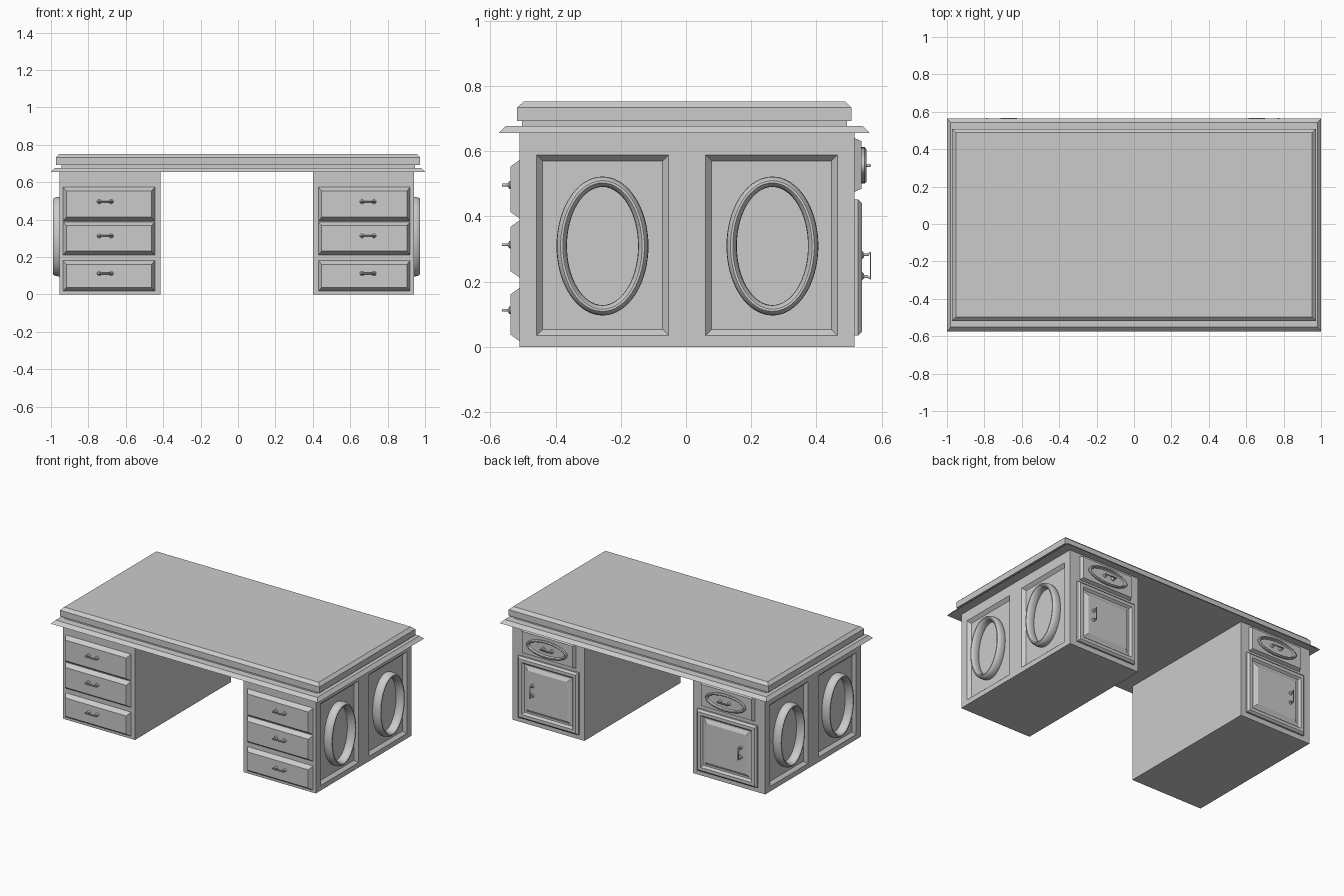
import bpy, bmesh
from math import sin, cos, pi

if "Cube" in bpy.data.objects:
    bpy.data.objects.remove(bpy.data.objects["Cube"])

CX = -0.0075                      # symmetry plane of the pedestals
FRONT, BACK = -0.51, 0.516        # pedestal faces


def finish(name, bm, mirror=True, smooth=False):
    bmesh.ops.recalc_face_normals(bm, faces=bm.faces)
    me = bpy.data.meshes.new(name)
    bm.to_mesh(me)
    bm.free()
    ob = bpy.data.objects.new(name, me)
    bpy.context.collection.objects.link(ob)
    if mirror:
        add_mirror(ob)
    if smooth:
        bpy.context.view_layer.objects.active = ob
        ob.select_set(True)
        bpy.ops.object.shade_smooth_by_angle(angle=0.6)
        ob.select_set(False)
    return ob


def add_mirror(ob):
    ob.location.x = CX
    m = ob.modifiers.new("mirror", 'MIRROR')
    m.use_mirror_merge = False


def front(u, v, d):
    return (u, FRONT - d, v)


def back(u, v, d):
    return (u, BACK + d, v)


def flat(u, v, d):
    return (u, v, d)


def layers(name, to_world, cu, cv, steps, n=4, mirror=True):
    """Stack of rectangles (or ellipses) given as half width, half height, depth."""
    bm = bmesh.new()
    if n == 4:
        shape = [(-1, -1), (1, -1), (1, 1), (-1, 1)]
    else:
        shape = [(cos(2 * pi * i / n), sin(2 * pi * i / n)) for i in range(n)]
    rings = [[bm.verts.new(to_world(cu + a * w, cv + b * h, d)) for a, b in shape]
             for w, h, d in steps]
    for r, s in zip(rings, rings[1:]):
        for i in range(n):
            j = (i + 1) % n
            bm.faces.new((r[i], r[j], s[j], s[i]))
    bm.faces.new(rings[0])
    bm.faces.new(rings[-1])
    return finish(name, bm, mirror, n > 4)


def handle(name, to_world, cu, cv, base, reach, vertical=False):
    """Bail pull: bent rod standing on two small rosettes."""
    prof = [(-.032, base - .004), (-.034, base + reach * .6), (-.04, reach + base - .005),
            (.04, reach + base - .005), (.034, base + reach * .6), (.032, base - .004)]
    cu_data = bpy.data.curves.new(name, 'CURVE')
    cu_data.dimensions = '3D'
    cu_data.bevel_depth = 0.005
    cu_data.bevel_resolution = 1
    cu_data.use_fill_caps = True
    sp = cu_data.splines.new('POLY')
    sp.points.add(len(prof) - 1)
    for p, (a, d) in zip(sp.points, prof):
        u, v = (cu, cv + a) if vertical else (cu + a, cv)
        p.co = (*to_world(u, v, d), 1)
    ob = bpy.data.objects.new(name, cu_data)
    bpy.context.collection.objects.link(ob)
    bpy.context.view_layer.objects.active = ob
    ob.select_set(True)
    bpy.ops.object.convert(target='MESH')
    ob = bpy.context.object
    ob.select_set(False)
    add_mirror(ob)
    for k in (-.032, .032):
        u, v = (cu, cv + k) if vertical else (cu + k, cv)
        layers(name + "_rosette", to_world, u, v,
               [(.012, .012, base - .002), (.012, .012, base + .003), (.006, .006, base + .008)], n=12)


# Table top: sloped ledge, narrow neck and chamfered slab
layers("table_top", flat, 0, -0.005,
       [(1.0, .569, .655), (.98, .547, .677), (.945, .498, .677), (.945, .498, .692),
        (.973, .513, .692), (.973, .513, .733), (.953, .493, .752)], mirror=False)

# Pedestals with two recessed panels on the outer side
bm = bmesh.new()
ys = [FRONT, -.458, -.053, .06, .464, BACK]
zs = [0, .034, .588, .656]
grid = [[bm.verts.new((.9475, y, z)) for z in zs] for y in ys]
faces = {}
for i in range(len(ys) - 1):
    for j in range(len(zs) - 1):
        faces[i, j] = bm.faces.new((grid[i][j], grid[i + 1][j], grid[i + 1][j + 1], grid[i][j + 1]))
rim = [e for e in bm.edges if e.is_boundary]
ext = bmesh.ops.extrude_edge_only(bm, edges=rim)["geom"]
for v in (g for g in ext if isinstance(g, bmesh.types.BMVert)):
    v.co.x = .4075
bmesh.ops.holes_fill(bm, edges=[e for e in bm.edges if e.is_boundary], sides=0)
bmesh.ops.recalc_face_normals(bm, faces=bm.faces)
bmesh.ops.inset_individual(bm, faces=[faces[1, 1], faces[3, 1]], thickness=.026, depth=-.02)
finish("pedestal", bm)

# Oval mouldings on the side panels
for yc in (-.256, .265):
    bm = bmesh.new()
    N, M = 64, 14
    rings = []
    for i in range(N):
        a = 2 * pi * i / N
        ring = []
        for j in range(M):
            b = 2 * pi * j / M
            r = .016 * cos(b)
            ring.append(bm.verts.new((.9475 + .035 * sin(b),
                                      yc + (.125 + r) * cos(a), .309 + (.197 + r) * sin(a))))
        rings.append(ring)
    for i in range(N):
        r, s = rings[i], rings[(i + 1) % N]
        for j in range(M):
            k = (j + 1) % M
            bm.faces.new((r[j], r[k], s[k], s[j]))
    finish("oval_moulding", bm, smooth=True)

# Three front drawers per pedestal
for zc, hh in ((.483, .09), (.3, .088), (.099, .082)):
    layers("front_drawer", front, .6825, zc,
           [(.245, hh, -.005), (.245, hh, 0), (.228, hh - .02, .028)])
    handle("front_drawer_handle", front, .7025, zc + .013, .028, .03)

# Small back drawer with an oval plate
layers("back_drawer", back, .67, .5575,
       [(.2, .083, -.005), (.2, .083, 0), (.19, .073, .022)])
layers("back_drawer_oval", back, .67, .556,
       [(.15, .056, .015), (.15, .056, .032), (.143, .05, .037), (.136, .044, .035),
        (.13, .039, .026)], n=40)
handle("back_drawer_handle", back, .663, .556, .026, .028)

# Back door with moulded frame and panel
layers("back_door", back, .67, .243,
       [(.225, .209, -.005), (.225, .209, .012), (.213, .197, .024), (.192, .176, .024),
        (.18, .164, .01), (.17, .154, .01), (.148, .132, .022)])
handle("back_door_handle", back, .78, .249, .022, .033, vertical=True)
